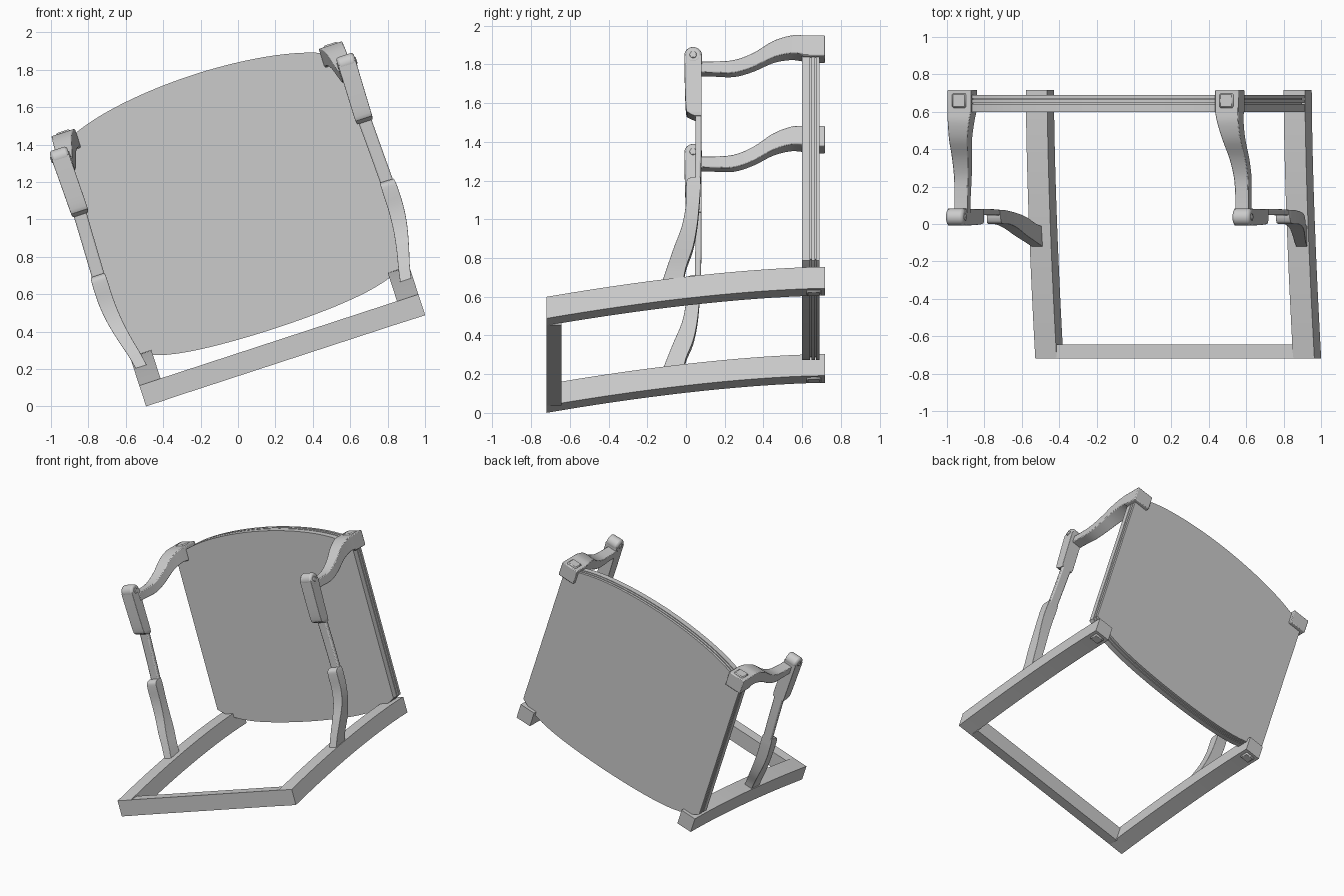
import bpy, bmesh, math
from mathutils import Matrix, Vector

if "Cube" in bpy.data.objects:
    bpy.data.objects.remove(bpy.data.objects["Cube"])

# The whole frame leans sideways; parts are built upright about x = 0, then tilted
TILT = Matrix.Rotation(-math.radians(18.1), 4, 'Y') @ Matrix.Translation((0.318, 0, 0))


def finish(name, bm, mirror=True, bevel=0.0, segs=2):
    bmesh.ops.recalc_face_normals(bm, faces=bm.faces)
    me = bpy.data.meshes.new(name)
    bm.to_mesh(me)
    bm.free()
    ob = bpy.data.objects.new(name, me)
    bpy.context.collection.objects.link(ob)
    ob.matrix_world = TILT
    if bevel:
        m = ob.modifiers.new("bevel", 'BEVEL')
        m.width, m.segments, m.limit_method = bevel, segs, 'ANGLE'
        m.angle_limit = math.radians(40)
    if mirror:
        m = ob.modifiers.new("mirror", 'MIRROR')
        m.use_mirror_merge = False
    bpy.ops.object.select_all(action='DESELECT')
    ob.select_set(True)
    bpy.context.view_layer.objects.active = ob
    bpy.ops.object.shade_smooth_by_angle(angle=math.radians(35))
    return ob


def skin(rings):
    bm = bmesh.new()
    rows = [[bm.verts.new(p) for p in r] for r in rings]
    n = len(rows[0])
    for a, b in zip(rows, rows[1:]):
        for i in range(n):
            bm.faces.new((a[i], a[(i + 1) % n], b[(i + 1) % n], b[i]))
    bm.faces.new(rows[0])
    bm.faces.new(rows[-1])
    return bm


def smooth(st, steps=4):
    # Catmull-Rom interpolation of the stations
    out = []
    for i in range(len(st) - 1):
        p = [st[max(i - 1, 0)], st[i], st[i + 1], st[min(i + 2, len(st) - 1)]]
        for k in range(steps):
            t = k / steps
            out.append([0.5 * (2 * b + (c - a) * t + (2 * a - 5 * b + 4 * c - d) * t * t
                               + (3 * b - a - 3 * c + d) * t ** 3) for a, b, c, d in zip(*p)])
    return out + [list(st[-1])]


def along_y(st):
    # stations: y, side offset, width, bottom, top
    return skin([[(x - w / 2, y, lo), (x + w / 2, y, lo), (x + w / 2, y, hi), (x - w / 2, y, hi)]
                 for y, x, w, lo, hi in st])


def along_z(st):
    # stations: z, side offset, width, front y, back y
    return skin([[(x - w / 2, a, z), (x + w / 2, a, z), (x + w / 2, b, z), (x - w / 2, b, z)]
                 for z, x, w, a, b in st])


def box(name, c, size, **kw):
    bm = bmesh.new()
    bmesh.ops.create_cube(bm, size=1, matrix=Matrix.Translation(c) @ Matrix.Diagonal((*size, 1)))
    return finish(name, bm, **kw)


def disc(name, c, r, depth, bevel):
    bm = bmesh.new()
    bmesh.ops.create_cone(bm, cap_ends=True, segments=32, radius1=r, radius2=r, depth=depth,
                          matrix=Matrix.Translation(c) @ Matrix.Rotation(math.pi / 2, 4, 'Y'))
    return finish(name, bm, bevel=bevel)


# Curved side rails rising to the back, joined by the front rail
rail = []
for i in range(17):
    y = -0.72 + 1.437 * i / 16
    top = 0.27 + 0.163 * (1 - ((0.72 - y) / 1.44) ** 1.6)
    rail.append((y, 0.725, 0.12, top - 0.117, top))
finish("side_rail", along_y(rail))
box("front_rail", (0, -0.682, 0.2125), (1.34, 0.076, 0.117), mirror=False)
box("rail_end_boss", (0.725, 0.66, 0.314), (0.075, 0.075, 0.02), bevel=0.008, segs=1)

# Bowed panel with two grooves running round its edge
HALF = 0.793


def panel_ring(y, inset):
    h = HALF - inset
    ts = [-1 + 2 * i / 32 for i in range(33)]
    low = [(t * h, y, 0.335 + 0.06 * t * t + 0.07 * t ** 6 + inset) for t in ts]
    high = [(t * h, y, 1.76 - 0.11 * t * t - 0.04 * t ** 6 - inset) for t in reversed(ts)]
    return low + high


layers = [(0.60, 0), (0.641, 0), (0.641, 0.01), (0.648, 0.01), (0.648, 0), (0.665, 0),
          (0.665, 0.01), (0.672, 0.01), (0.672, 0), (0.69, 0)]
finish("panel", skin([panel_ring(y, d) for y, d in layers]), mirror=False)

# Arms sweeping down and outward to the front, with square bosses
arm = smooth([(0.06, 0.79, 0.075, 1.478, 1.537), (0.15, 0.79, 0.075, 1.475, 1.537),
              (0.25, 0.787, 0.08, 1.475, 1.545), (0.35, 0.78, 0.09, 1.508, 1.585),
              (0.45, 0.769, 0.103, 1.56, 1.65), (0.54, 0.758, 0.12, 1.583, 1.68),
              (0.60, 0.752, 0.132, 1.58, 1.682)])
arm += [(0.602, 0.752, 0.132, 1.57, 1.682), (0.717, 0.752, 0.132, 1.57, 1.682)]
finish("arm", along_y(arm), bevel=0.006)
box("arm_boss", (0.752, 0.66, 1.682), (0.078, 0.078, 0.016), bevel=0.007, segs=1)

# Arm post: scrolled head, thin middle strip, S-curved foot
head = smooth([(1.235, 0.80, 0.085, 0.045, 0.08), (1.25, 0.80, 0.092, 0.015, 0.08),
               (1.275, 0.80, 0.095, 0.0, 0.08), (1.42, 0.803, 0.096, -0.006, 0.08),
               (1.563, 0.806, 0.098, -0.008, 0.082)])
finish("post_head", along_z(head), bevel=0.016, segs=3)
disc("post_scroll", (0.806, 0.037, 1.563), 0.046, 0.098, 0.014)
disc("scroll_eye", (0.806, 0.037, 1.563), 0.018, 0.108, 0.004)
strip = smooth([(0.84, 0.813, 0.07, 0.045, 0.075), (1.05, 0.807, 0.07, 0.048, 0.08),
                (1.28, 0.80, 0.072, 0.048, 0.08)])
finish("post_strip", along_z(strip), bevel=0.008)
foot = smooth([(0.35, 0.742, 0.062, -0.125, -0.015), (0.43, 0.757, 0.064, -0.098, 0.0),
               (0.53, 0.782, 0.07, -0.062, 0.036), (0.635, 0.803, 0.078, -0.022, 0.057),
               (0.74, 0.814, 0.084, -0.002, 0.068), (0.84, 0.815, 0.085, 0.0, 0.075),
               (0.885, 0.814, 0.082, 0.006, 0.075), (0.9, 0.813, 0.076, 0.035, 0.075)])
finish("post_foot", along_z(foot), bevel=0.014, segs=3)
